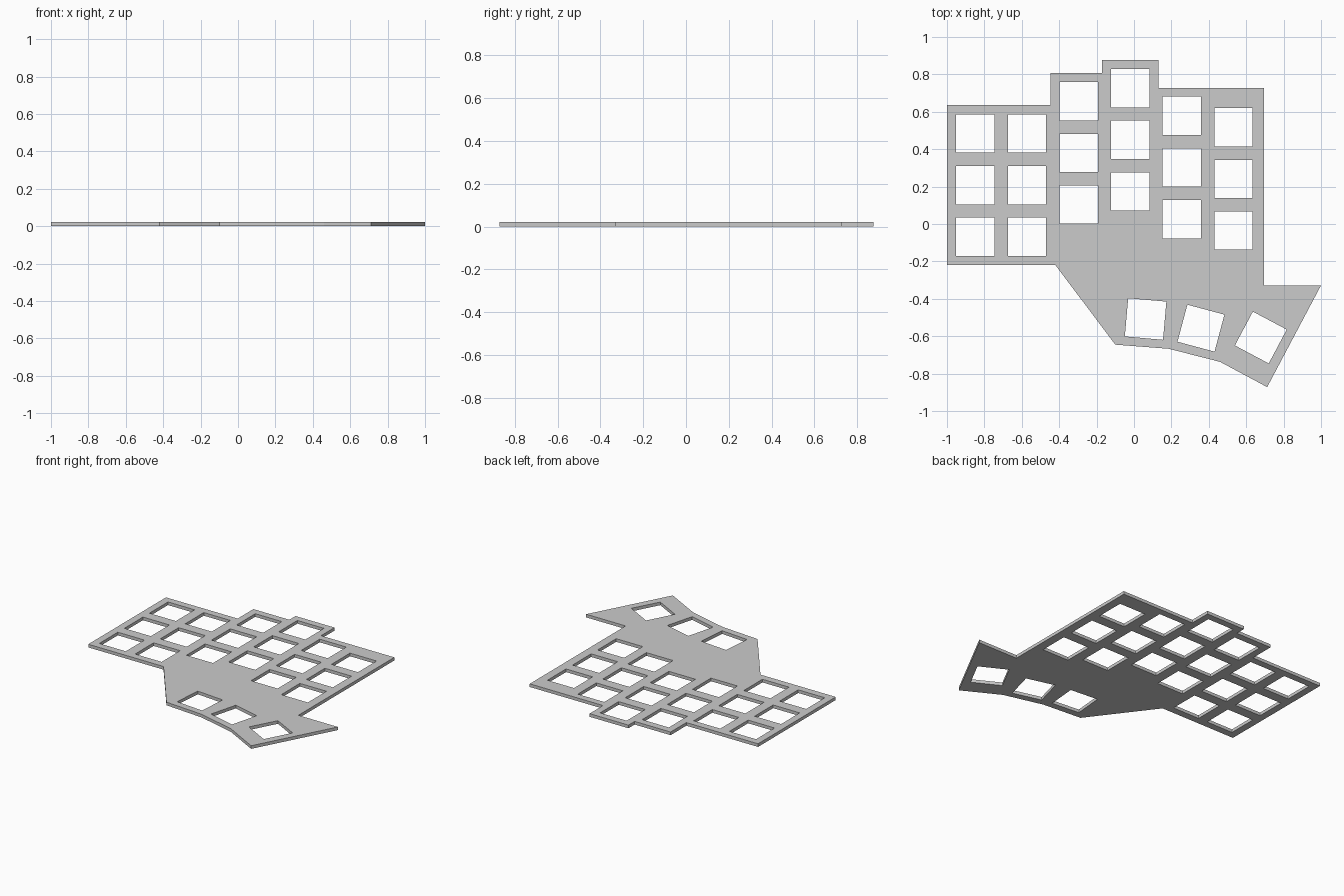
import bpy, bmesh
from math import radians
from mathutils import Matrix, Vector

if "Cube" in bpy.data.objects:
    bpy.data.objects.remove(bpy.data.objects["Cube"])

THICK = 0.022    # plate thickness
HOLE = 0.205     # switch cutout side
PITCH = 0.276    # key spacing

# Plate outline, clockwise from the upper left corner
outline = [(-1, 0.635), (-0.447, 0.635), (-0.447, 0.808), (-0.17, 0.808),
           (-0.17, 0.876), (0.13, 0.876), (0.13, 0.728), (0.695, 0.728),
           (0.695, -0.328), (1, -0.328), (0.712, -0.872), (0.46, -0.737),
           (0.185, -0.667), (-0.1, -0.645), (-0.42, -0.22), (-1, -0.22)]

curve = bpy.data.curves.new("key_plate", 'CURVE')
curve.dimensions = '2D'
curve.fill_mode = 'BOTH'
curve.extrude = THICK / 2


def add_loop(points):
    spline = curve.splines.new('POLY')
    spline.points.add(len(points) - 1)
    for p, (x, y) in zip(spline.points, points):
        p.co = (x, y, 0, 1)
    spline.use_cyclic_u = True


def add_hole(x, y, angle=0):
    h = HOLE / 2
    rot = Matrix.Rotation(radians(angle), 2)
    corners = [rot @ Vector(c) for c in ((-h, -h), (h, -h), (h, h), (-h, h))]
    add_loop([(x + c.x, y + c.y) for c in corners])


add_loop(outline)

# Six staggered columns of three keys
for col, top in enumerate((0.484, 0.484, 0.656, 0.726, 0.578, 0.517)):
    for row in range(3):
        add_hole(-0.848 + col * PITCH, top - row * PITCH)

# Fanned thumb keys
for x, y, angle in ((0.062, -0.508, -5), (0.358, -0.557, -15), (0.678, -0.607, -28)):
    add_hole(x, y, angle)

# Turn the filled curve into a clean welded mesh standing on z = 0
temp = bpy.data.objects.new("plate_profile", curve)
bpy.context.collection.objects.link(temp)
bpy.context.view_layer.update()
mesh = bpy.data.meshes.new_from_object(temp.evaluated_get(bpy.context.evaluated_depsgraph_get()))
bpy.data.objects.remove(temp)

bm = bmesh.new()
bm.from_mesh(mesh)
bmesh.ops.remove_doubles(bm, verts=bm.verts, dist=1e-4)
bmesh.ops.translate(bm, verts=bm.verts, vec=(0, 0, THICK / 2))
bmesh.ops.recalc_face_normals(bm, faces=bm.faces)
for f in bm.faces:
    f.smooth = False
bm.to_mesh(mesh)
bm.free()

plate = bpy.data.objects.new("key_plate", mesh)
bpy.context.collection.objects.link(plate)
